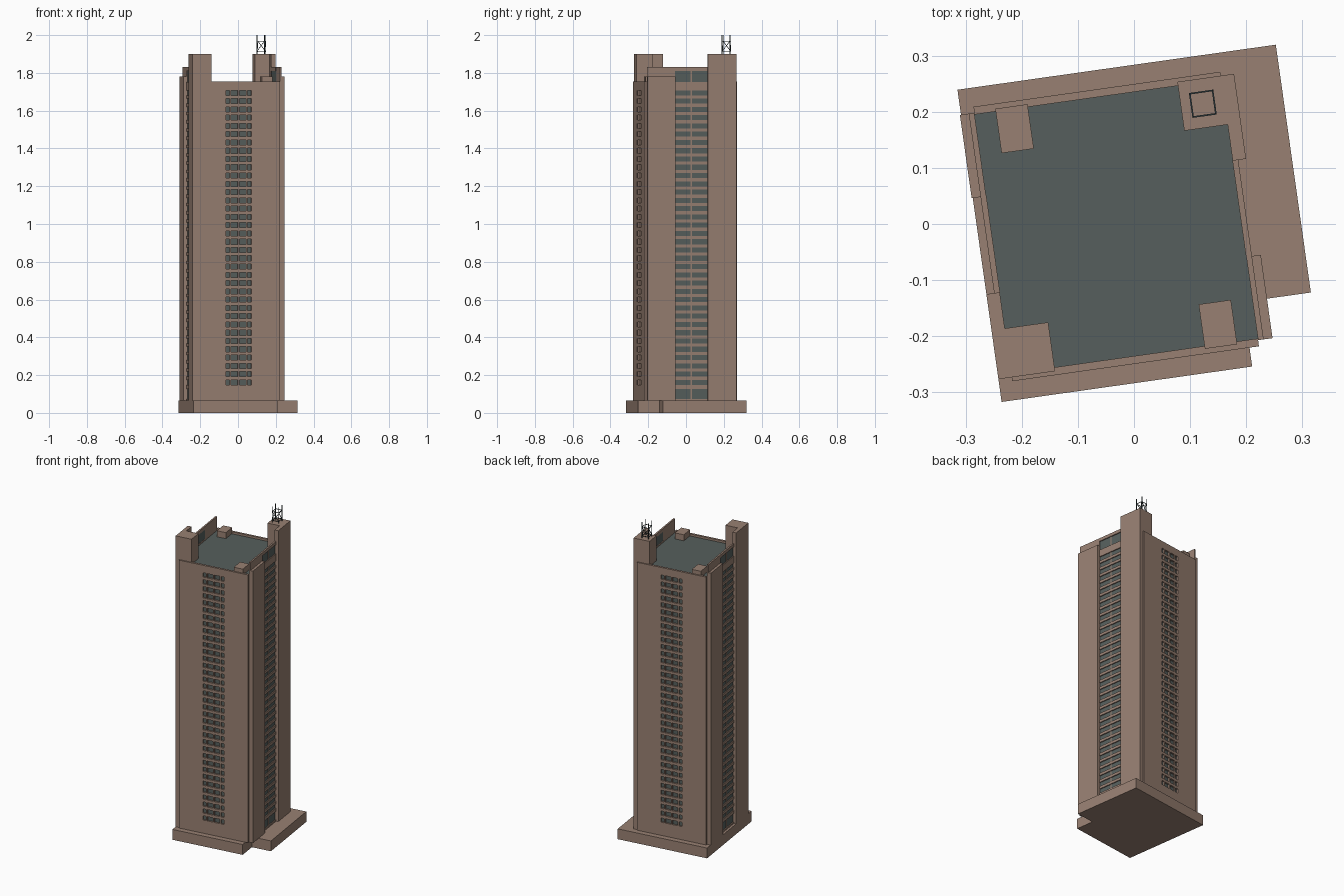
import bpy, bmesh, math
from mathutils import Matrix

if "Cube" in bpy.data.objects:
    bpy.data.objects.remove(bpy.data.objects["Cube"])

# Plan is drawn square-on around the tower centre, then turned about z
PLACE = Matrix.Rotation(math.radians(8.05), 4, 'Z') @ Matrix.Translation((-0.032, 0, 0))


def material(name, rgb):
    m = bpy.data.materials.new(name)
    m.diffuse_color = (*rgb, 1)
    m.use_nodes = True
    m.node_tree.nodes["Principled BSDF"].inputs["Base Color"].default_value = m.diffuse_color
    return m


STONE = material("brown stone", (0.314, 0.216, 0.168))
GLASS = material("grey green glass", (0.093, 0.114, 0.109))
STEEL = material("dark steel", (0.03, 0.045, 0.05))


def finish(name, bm, mat):
    bm.transform(PLACE)
    bmesh.ops.recalc_face_normals(bm, faces=bm.faces)
    me = bpy.data.meshes.new(name)
    bm.to_mesh(me)
    bm.free()
    me.materials.append(mat)
    ob = bpy.data.objects.new(name, me)
    bpy.context.collection.objects.link(ob)


def boxes(name, items, mat, twin=True):
    """Boxes (x0,x1,y0,y1,z0,z1); twin repeats them half a turn round."""
    bm = bmesh.new()
    for x0, x1, y0, y1, z0, z1 in items:
        for s in ((1, -1) if twin else (1,)):
            mtx = Matrix.Translation((s * (x0 + x1) / 2, s * (y0 + y1) / 2, (z0 + z1) / 2))
            mtx = mtx @ Matrix.Diagonal((x1 - x0, y1 - y0, z1 - z0, 1))
            bmesh.ops.create_cube(bm, size=1, matrix=mtx)
    finish(name, bm, mat)


Z0 = 0.065
ROWS = 36
PITCH = 0.0438
row_bottom = [0.148 + i * PITCH for i in range(ROWS)]
WIN = 0.027

# Plinth with a notched corner
bm = bmesh.new()
outline = [(-0.246, -0.281), (0.205, -0.281), (0.205, -0.165),
           (0.327, -0.165), (0.327, 0.281), (-0.246, 0.281)]
face = bm.faces.new([bm.verts.new((x, y, 0)) for x, y in outline])
ext = bmesh.ops.extrude_face_region(bm, geom=[face])
bmesh.ops.translate(bm, vec=(0, 0, Z0),
                    verts=[g for g in ext["geom"] if isinstance(g, bmesh.types.BMVert)])
finish("plinth", bm, STONE)

# Core and roof deck
boxes("core", [(-0.215, 0.215, -0.234, 0.234, Z0, 1.735)], STONE, False)
boxes("roof_deck", [(-0.222, 0.222, -0.236, 0.236, 1.735, 1.742)], GLASS, False)

# Tall L-shaped corner towers
boxes("corner_towers", [(0.144, 0.246, 0.152, 0.240, Z0, 1.90),
                        (0.222, 0.246, 0.087, 0.152, Z0, 1.90)], STONE)

# Side walls and the thinner wings in front of them
boxes("side_walls", [(0.222, 0.232, -0.236, -0.086, Z0, 1.83),
                     (0.205, 0.222, -0.236, -0.086, Z0, 1.735)], STONE)
boxes("side_wings", [(0.231, 0.248, -0.236, -0.086, Z0, 1.78)], STONE)

# Side window bands: glass sheet behind spandrels and a mullion
boxes("side_glass", [(0.2225, 0.226, -0.087, 0.088, Z0, 1.82)], GLASS)
gaps = [(0.074, 0.127)] + [(b, b + WIN) for b in row_bottom] + [(1.752, 1.81)]
edges = [Z0] + [z for g in gaps for z in g] + [1.83]
boxes("side_spandrels", [(0.2215, 0.232, -0.087, 0.088, edges[i], edges[i + 1])
                         for i in range(0, len(edges), 2)], STONE)
boxes("side_mullions", [(0.2215, 0.229, -0.003, 0.003, Z0, 1.83)], STONE)

# Front and back slabs with a central window field
F0, F1, HALF = -0.247, -0.233, 0.068
boxes("main_slabs", [(-0.222, -HALF, F0, F1, Z0, 1.755),
                     (HALF, 0.222, F0, F1, Z0, 1.755)], STONE)
edges = [Z0] + [z for b in row_bottom for z in (b, b + WIN)] + [1.755]
boxes("main_spandrels", [(-HALF, HALF, F0, F1, edges[i], edges[i + 1])
                         for i in range(0, len(edges), 2)], STONE)
boxes("main_mullions", [(c - 0.004, c + 0.004, F0, F1, 0.14, 1.72)
                        for c in (-0.044, 0, 0.044)], STONE)
boxes("main_glass", [(-HALF, HALF, -0.2375, F1, 0.14, 1.72)], GLASS)

# Small roof housings
boxes("roof_housings", [(0.126, 0.184, -0.238, -0.158, 1.735, 1.78)], STONE)

# Lattice mast on the back right tower
X0, X1, Y0, Y1, T = 0.163, 0.204, 0.174, 0.216, 0.0014
corners = [(X0, Y0), (X1, Y0), (X1, Y1), (X0, Y1)]
bm = bmesh.new()


def bar(a, b):
    from mathutils import Vector
    a, b = Vector(a), Vector(b)
    d = b - a
    m = Matrix.Translation((a + b) / 2) @ d.to_track_quat('Z', 'Y').to_matrix().to_4x4()
    bmesh.ops.create_cube(bm, size=1, matrix=m @ Matrix.Diagonal((2 * T, 2 * T, d.length, 1)))


for i, (x, y) in enumerate(corners):
    nx, ny = corners[(i + 1) % 4]
    bar((x, y, 1.895), (x, y, 2.0))
    for z in (1.913, 1.968):
        bar((x, y, z), (nx, ny, z))
    bar((x, y, 1.968), (nx, ny, 1.913))
finish("roof_mast", bm, STEEL)
